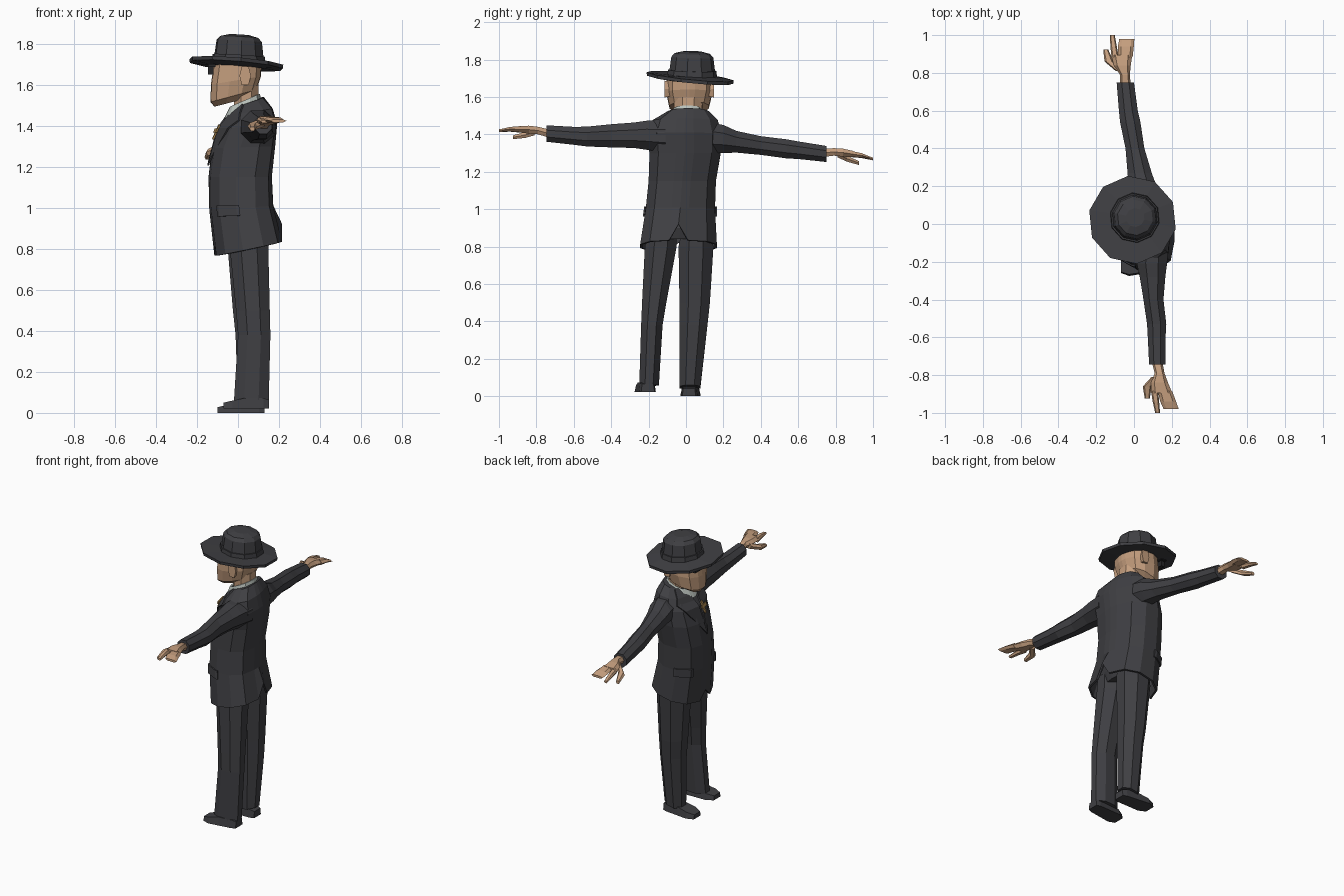
import bpy, bmesh, math
from mathutils import Vector

if "Cube" in bpy.data.objects:
    bpy.data.objects.remove(bpy.data.objects["Cube"])


def material(name, rgb):
    m = bpy.data.materials.new(name)
    m.diffuse_color = (*rgb, 1)
    m.use_nodes = True
    m.node_tree.nodes["Principled BSDF"].inputs["Base Color"].default_value = m.diffuse_color
    return m


SUIT = material("charcoal cloth", (0.050, 0.050, 0.056))
BLACK = material("black", (0.02, 0.02, 0.022))
SKIN = material("skin", (0.56, 0.345, 0.21))
SHIRT = material("pale shirt", (0.52, 0.57, 0.53))
GOLD = material("gold", (0.45, 0.27, 0.09))

# Cross-sections on a unit square: body outline, octagon, box
HALF = [(1, 0), (.97, .25), (.8, .75), (.35, 1), (-.25, 1), (-.75, .75), (-.97, .3), (-1, 0)]
BODY = HALF + [(a, -b) for a, b in HALF[-2:0:-1]]
OCT = [(math.cos(math.tau * (i + .5) / 8) * 1.08, math.sin(math.tau * (i + .5) / 8) * 1.08) for i in range(8)]
BOX = [(1, 1), (-1, 1), (-1, -1), (1, -1)]
HEX = [(1, 0), (.6, 1), (-.6, 1), (-1, 0), (-.6, -1), (.6, -1)]


def mesh(name, verts, faces, mat, thick=0, offset=-1):
    me = bpy.data.meshes.new(name)
    bm = bmesh.new()
    vs = [bm.verts.new(v) for v in verts]
    for f in faces:
        bm.faces.new([vs[i] for i in f])
    bmesh.ops.recalc_face_normals(bm, faces=bm.faces)
    bm.to_mesh(me)
    bm.free()
    me.materials.append(mat)
    ob = bpy.data.objects.new(name, me)
    bpy.context.collection.objects.link(ob)
    if thick:
        s = ob.modifiers.new("thickness", 'SOLIDIFY')
        s.thickness, s.offset = thick, offset
    return ob


def loft(name, rings, mat, caps=(True, True), thick=0):
    n = len(rings[0])
    faces = [(r * n + i, r * n + (i + 1) % n, (r + 1) * n + (i + 1) % n, (r + 1) * n + i)
             for r in range(len(rings) - 1) for i in range(n)]
    if caps[0]:
        faces.append(tuple(range(n)))
    if caps[1]:
        faces.append(tuple((len(rings) - 1) * n + i for i in range(n)))
    return mesh(name, [p for r in rings for p in r], faces, mat, thick)


def ring_z(x0, x1, y0, y1, zf, zb, twist=0, shape=BODY):
    """Level ring, tilted from zf at the front (-x) to zb at the back."""
    out = []
    for a, b in shape:
        y = (y1 - y0) / 2 * b
        x = (x0 + x1) / 2 + (x1 - x0) / 2 * a - twist * y
        out.append(Vector((x, (y0 + y1) / 2 + y, zf + (zb - zf) * (a + 1) / 2)))
    return out


def ring_y(y, x, z, rx, rz, shape=OCT):
    return [Vector((x + rx * a, y, z + rz * b)) for a, b in shape]


# Coat, with a vent at the back and a small parting at the front
coat = [ring_z(*r) for r in [
    (-.115, .215, -.245, .165, .765, .835, .08),
    (-.14, .172, -.215, .155, .99, 1.01, .08),
    (-.143, .165, -.20, .16, 1.15, 1.15, .1),
    (-.125, .18, -.195, .185, 1.29, 1.3, .12),
    (-.09, .188, -.205, .19, 1.385, 1.41, .15),
    (-.04, .165, -.18, .17, 1.455, 1.485, .15),
    (-.005, .125, -.095, .12, 1.495, 1.54, .1)]]
coat[0][0].z = .92
coat[0][7].z = .82
loft("coat", coat, SUIT, (False, True), .012)


def on_coat(row, col, lift):
    """Point on the coat surface from fractional ring and column."""
    r, c = min(int(row), 5), int(col) % 14
    a, b = row - r, col - int(col)
    d = (c + 1) % 14
    p = coat[r][c].lerp(coat[r][d], b).lerp(coat[r + 1][c].lerp(coat[r + 1][d], b), a)
    out = Vector((p.x - .03, p.y + .02, 0)).normalized()
    return p + out * lift


def plate(name, outer, inner, mat, lift=.009):
    n = len(outer)
    verts = [on_coat(r, c, lift) for r, c in outer + inner]
    mesh(name, verts, [(i, i + 1, n + i + 1, n + i) for i in range(n - 1)], mat, .008, 0)


# Lapels and pocket flaps on both sides
for side, f in (("right", lambda c: c), ("left", lambda c: 14 - c)):
    def flip(pts):
        return [(r, f(c)) for r, c in pts]
    plate(side + "_lapel",
          flip([(6, 4.8), (5, 4.9), (4.5, 4.7), (4, 5.2), (2.5, 6.85)]),
          flip([(6, 6.2), (5, 6.4), (4.5, 6.6), (4, 6.75), (2.4, 7)]), SUIT)
    plate(side + "_pocket_flap",
          flip([(1.12, 5.2), (1.12, 5), (1.1, 4), (1.1, 3.85)]),
          flip([(.84, 5.2), (.84, 5), (.82, 4), (.82, 3.85)]), SUIT, .006)

# Chest pin: a small crossed ornament
plate("pin_stem", [(4.25, 7.2), (3.45, 7.3)], [(4.25, 7.5), (3.45, 7.5)], GOLD, .018)
plate("pin_bar", [(4.0, 6.95), (4.0, 7.85)], [(3.8, 6.95), (3.8, 7.85)], GOLD, .02)

# Sleeves
loft("right_sleeve", [ring_y(*r) for r in [
    (.10, .06, 1.385, .08, .085), (.20, .045, 1.375, .075, .075), (.27, .03, 1.36, .064, .058),
    (.40, .005, 1.34, .05, .05), (.54, -.02, 1.322, .054, .051), (.60, -.03, 1.315, .05, .047),
    (.75, -.046, 1.295, .046, .043)]], SUIT)
loft("left_sleeve", [ring_y(*r) for r in [
    (-.11, .10, 1.39, .085, .085), (-.21, .095, 1.395, .08, .078), (-.28, .098, 1.395, .068, .068),
    (-.40, .103, 1.392, .053, .062), (-.53, .12, 1.388, .051, .053), (-.60, .12, 1.392, .047, .048),
    (-.745, .123, 1.404, .043, .044)]], SUIT)

# Hands: palm, finger block, forefinger and thumb as (reach, x, z, half width, half height)
HAND = {
    "palm": [(.73, -.045, 1.30, .028, .022), (.79, -.048, 1.306, .026, .02),
             (.84, -.062, 1.302, .045, .021), (.895, -.065, 1.294, .056, .017)],
    "fingers": [(.885, -.045, 1.295, .038, .016), (.94, -.043, 1.287, .042, .012), (.98, -.038, 1.275, .04, .007)],
    "forefinger": [(.885, -.1, 1.293, .019, .015), (.94, -.108, 1.285, .017, .012), (1.0, -.115, 1.268, .013, .007)],
    "thumb": [(.81, -.075, 1.295, .022, .018), (.86, -.132, 1.27, .024, .016), (.925, -.15, 1.246, .013, .01)]}
for part, rows in HAND.items():
    loft("right_" + part, [ring_y(*r, shape=HEX) for r in rows], SKIN)
    loft("left_" + part, [ring_y(-y, x + .17 + .27 * (y - .74), z + .105 + .18 * (y - .74), rx, rz, HEX)
                          for y, x, z, rx, rz in rows], SKIN)

# Trousers
loft("trouser_seat", [ring_z(*r) for r in [
    (-.04, .14, -.18, .11, .84, .84), (-.07, .16, -.2, .14, .9, .9), (-.08, .14, -.18, .13, 1.0, 1.0)]], SUIT)
loft("left_trouser", [ring_z(*r, shape=OCT) for r in [
    (-.02, .15, -.25, -.145, .055, .06), (.0, .158, -.24, -.125, .38, .38),
    (-.01, .155, -.235, -.105, .5, .5), (-.04, .148, -.22, -.05, .8, .8), (-.05, .15, -.2, -.05, .9, .9)][:]], SUIT)
loft("right_trouser", [ring_z(*r, shape=OCT) for r in [
    (.0, .125, -.035, .077, .035, .06), (-.012, .14, -.035, .115, .38, .38),
    (-.025, .142, -.035, .128, .5, .5), (-.05, .15, -.04, .147, .8, .8), (-.05, .15, -.02, .13, .9, .9)]], SUIT)


# Shoes: lofted from heel to toe, slightly turned
def shoe(name, heel, toe, yc, z0, turn):
    rings = []
    for t, w, h in ((0, .036, .042), (.12, .045, .05), (.5, .05, .052), (.8, .055, .038), (1, .035, .028)):
        x, y = heel + (toe - heel) * t, yc + turn * (t - .4)
        rings.append([Vector((x, y + w * b * (.85 if a > 0 else 1), z0 + h * (a + 1) / 2)) for a, b in BOX])
    loft(name, rings, SUIT)


shoe("left_shoe", .15, -.07, -.212, .022, -.02)
shoe("right_shoe", .13, -.1, .02, 0, .01)

# Head, neck and ears
loft("head", [ring_z(*r) for r in [
    (-.115, .03, -.045, .075, 1.492, 1.53), (-.134, .09, -.088, .122, 1.515, 1.575),
    (-.132, .112, -.104, .14, 1.6, 1.64), (-.115, .115, -.104, .14, 1.72, 1.71)]], SKIN)
loft("neck", [ring_z(*r, shape=OCT) for r in [
    (-.02, .1, -.06, .08, 1.44, 1.5), (-.02, .1, -.065, .09, 1.56, 1.6)]], SKIN)
for name, y, s in (("left_ear", -.1, -1), ("right_ear", .136, 1)):
    loft(name, [[Vector((.035 + rx * a, y + s * d, 1.642 + rz * b)) for a, b in HEX]
                for d, rx, rz in ((-.02, .02, .038), (.014, .028, .045))], SKIN)

# Shirt collar standing around the neck
loft("shirt_collar", [ring_z(*r) for r in [
    (-.068, .118, -.08, .1, 1.435, 1.51), (-.04, .106, -.072, .088, 1.492, 1.555)]], SHIRT, (False, False), .01)

# Dark glasses
for name, y in (("left_lens", -.035), ("right_lens", .07)):
    loft(name, [ring_z(-.145, -.12, y - .04, y + .04, z, z, shape=BOX) for z in (1.65, 1.7)], BLACK)
loft("glasses_bar", [ring_z(-.147, -.11, -.09, .125, z, z, shape=BOX) for z in (1.685, 1.7)], BLACK)


# Hat: ten-sided tilted brim, crown and band
def hat_ring(cx, cy, r, z, tx=-.06, ty=-.03):
    pts = []
    for i in range(10):
        a = math.tau * (i + .5) / 10 + .1
        dx, dy = r * math.cos(a), r * math.sin(a)
        pts.append(Vector((cx + dx, cy + dy, z + tx * dx + ty * dy)))
    return pts


loft("hat_brim", [hat_ring(0, .03, .08, 1.69), hat_ring(0, .028, .135, 1.685, -.07, -.05),
                  hat_ring(-.008, .022, .232, 1.692, -.08, -.1), hat_ring(-.008, .022, .234, 1.71, -.08, -.1),
                  hat_ring(0, .03, .13, 1.715, -.07, -.05)], SUIT)
loft("hat_band", [hat_ring(.004, .033, .134, 1.705), hat_ring(.004, .033, .13, 1.742)], SUIT)
loft("hat_crown", [hat_ring(.004, .033, .127, 1.705), hat_ring(.006, .034, .113, 1.812),
                   hat_ring(.006, .034, .095, 1.832), hat_ring(.006, .034, .05, 1.843)], SUIT)
